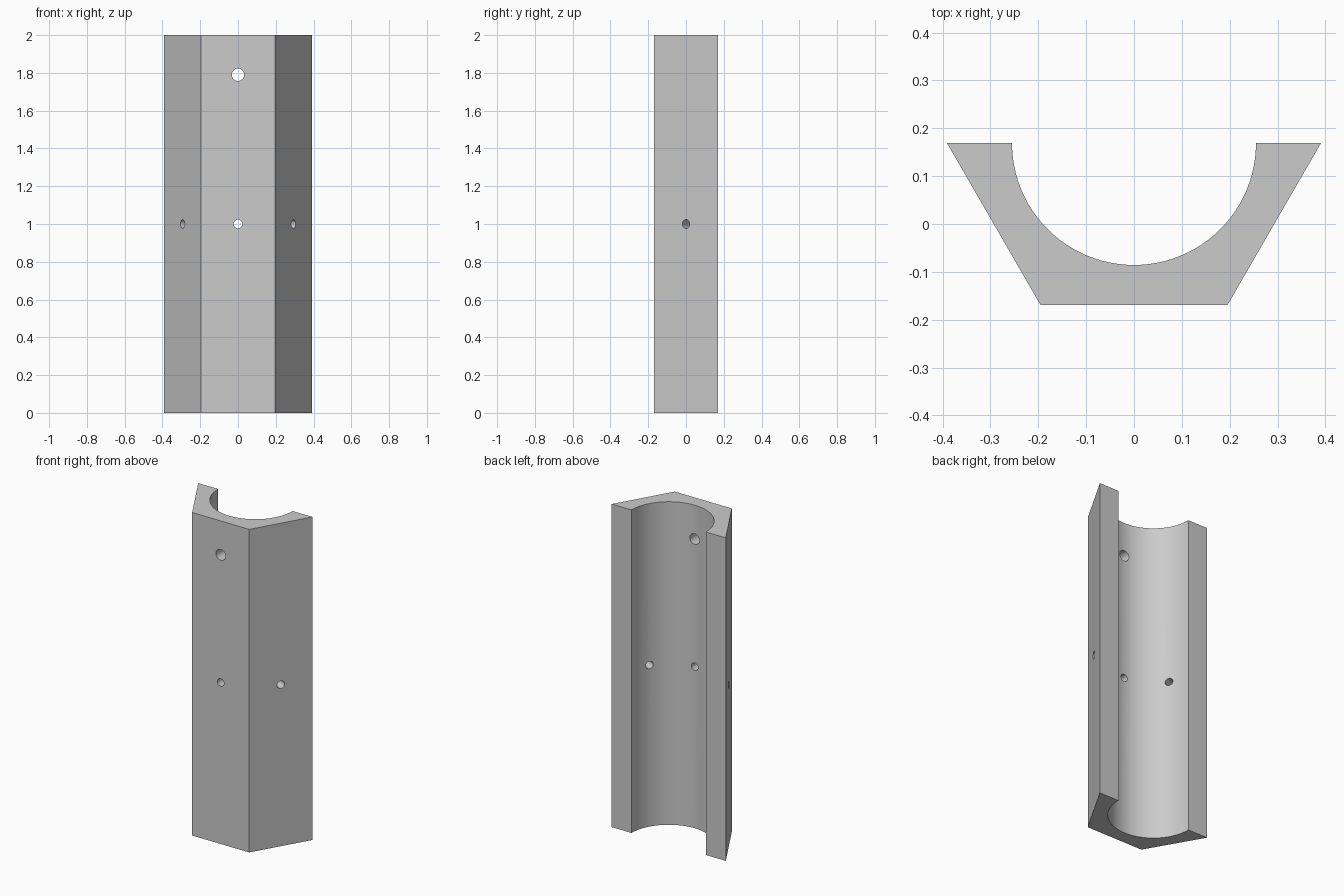
import bpy
import bmesh
from math import sin, cos, pi, sqrt, radians
from mathutils import Vector

default = bpy.data.objects.get("Cube")
if default:
    bpy.data.objects.remove(default, do_unlink=True)

HEIGHT = 2.0
HEX_R = 0.391                     # corner radius of the half hexagon
AXIS_Y = HEX_R * sqrt(3) / 4      # the bore axis lies on the back plane
BORE_R = 0.255
BORE_STEPS = 48

grey = bpy.data.materials.new("light_grey")
grey.use_nodes = True
colour = (0.6, 0.6, 0.6, 1)
grey.diffuse_color = colour
grey.node_tree.nodes["Principled BSDF"].inputs["Base Color"].default_value = colour


def arc(radius, steps):
    """Half circle through the front, from left (+x) to right (-x)."""
    return [(radius * cos(pi * i / steps), AXIS_Y - radius * sin(pi * i / steps))
            for i in range(steps + 1)]


# Half-hexagon block with a half-round channel, extruded upward
profile = arc(HEX_R, 3) + arc(BORE_R, BORE_STEPS)[::-1]
bm = bmesh.new()
base = bm.faces.new([bm.verts.new((x, y, 0)) for x, y in profile])
top = bmesh.ops.extrude_face_region(bm, geom=[base])["geom"]
bmesh.ops.translate(bm, vec=(0, 0, HEIGHT),
                    verts=[v for v in top if isinstance(v, bmesh.types.BMVert)])
bmesh.ops.recalc_face_normals(bm, faces=bm.faces)
mesh = bpy.data.meshes.new("half_hex_channel")
bm.to_mesh(mesh)
bm.free()
body = bpy.data.objects.new("half_hex_channel", mesh)
bpy.context.collection.objects.link(body)
mesh.materials.append(grey)


def drill(angle, z, radius):
    """Cut a radial round hole through the wall; angle 0 faces the front."""
    out = Vector((sin(angle), -cos(angle), 0))
    bpy.ops.mesh.primitive_cylinder_add(
        vertices=32, radius=radius, depth=0.3,
        location=Vector((0, AXIS_Y, z)) + out * 0.3,
        rotation=out.to_track_quat('Z', 'Y').to_euler())
    cutter = bpy.context.object
    cutter.name = "hole_cutter"
    cutter.hide_render = True
    cutter.data.materials.append(grey)
    mod = body.modifiers.new("hole", 'BOOLEAN')
    mod.operation = 'DIFFERENCE'
    mod.solver = 'EXACT'
    mod.object = cutter
    bpy.context.view_layer.objects.active = body
    bpy.ops.object.modifier_apply(modifier=mod.name)
    bpy.data.objects.remove(cutter, do_unlink=True)


# One small hole in each outer face at mid height, one larger hole near the top
for degrees in (-60, 0, 60):
    drill(radians(degrees), HEIGHT / 2, 0.023)
drill(0, 1.79, 0.033)

# Smooth bore and holes, crisp block edges
bpy.ops.object.select_all(action='DESELECT')
body.select_set(True)
bpy.context.view_layer.objects.active = body
bpy.ops.object.shade_smooth_by_angle(angle=radians(30))
